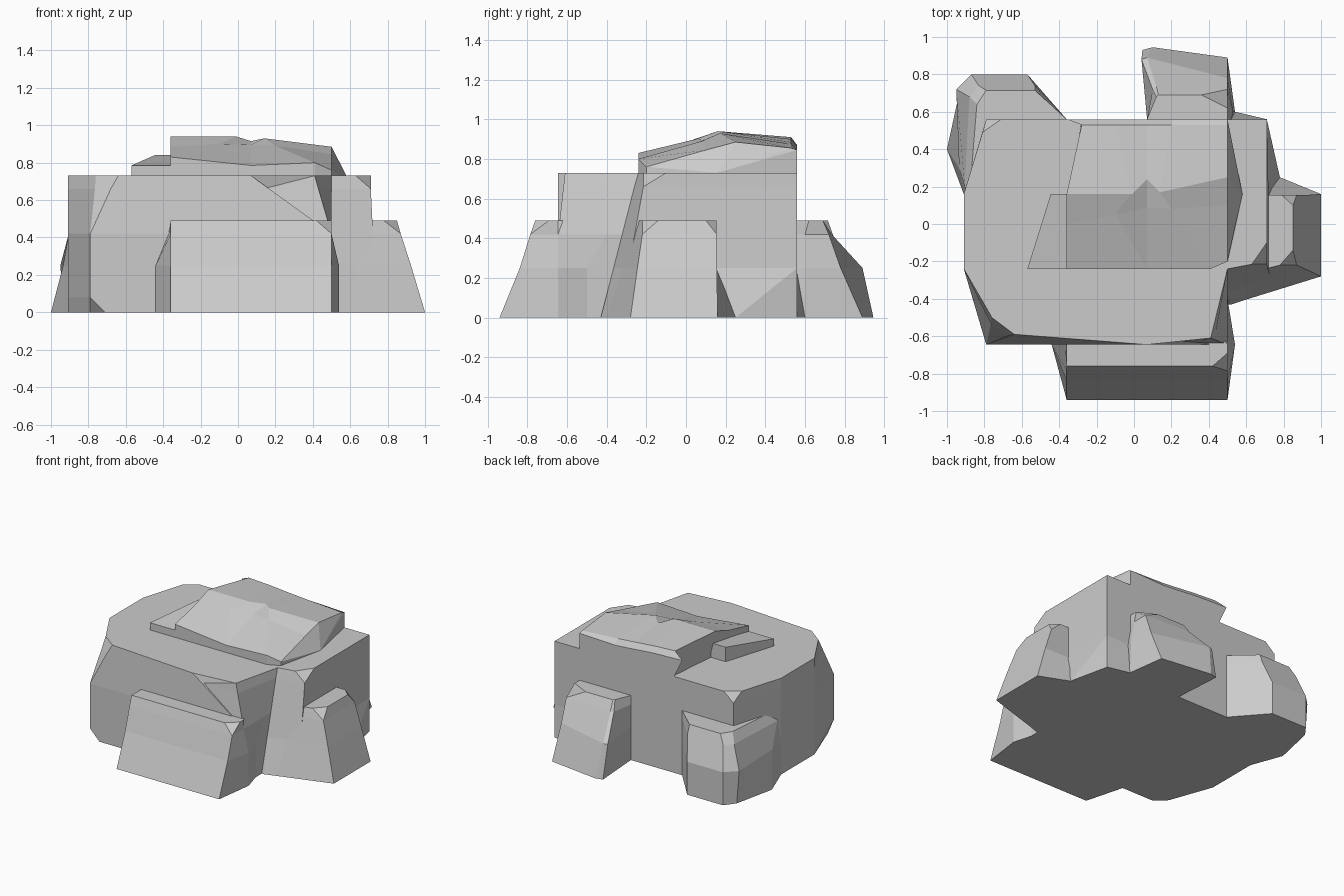
import bpy, bmesh


def loft(name, *rings):
    """Skin stacked rings (z, [(x, y), ...]) and cap both ends; doubled points merge."""
    bm = bmesh.new()
    loops = [[bm.verts.new((x, y, z)) for x, y in pts] for z, pts in rings]
    n = len(loops[0])
    bm.faces.new(loops[0][::-1])
    bm.faces.new(loops[-1])
    for low, high in zip(loops, loops[1:]):
        for i in range(n):
            j = (i + 1) % n
            bm.faces.new((low[i], low[j], high[j], high[i]))
    finish(name, bm)


def finish(name, bm):
    bmesh.ops.remove_doubles(bm, verts=bm.verts, dist=0.0005)
    bmesh.ops.recalc_face_normals(bm, faces=bm.faces)
    mesh = bpy.data.meshes.new(name)
    bm.to_mesh(mesh)
    bm.free()
    bpy.context.collection.objects.link(bpy.data.objects.new(name, mesh))


# Broad central boulder
loft("main_boulder",
     (0, [(-.91, -.24), (-.79, -.57), (-.71, -.645), (.5, -.645), (.5, -.43),
          (.5, .56), (-.79, .56), (-.79, .56), (-.91, .16)]),
     (.08, [(-.91, -.24), (-.79, -.645), (-.79, -.645), (.5, -.645), (.5, -.41),
            (.5, .56), (-.79, .56), (-.79, .56), (-.91, .16)]),
     (.42, [(-.91, -.24), (-.79, -.645), (-.79, -.645), (.5, -.645), (.5, -.32),
            (.5, .56), (-.79, .56), (-.79, .56), (-.91, .16)]),
     (.66, [(-.91, -.24), (-.765, -.535), (-.68, -.60), (.43, -.618), (.5, -.26),
            (.5, .56), (-.79, .56), (-.79, .56), (-.91, .16)]),
     (.73, [(-.91, -.24), (-.76, -.5), (-.64, -.59), (.41, -.61), (.5, -.24),
            (.5, .56), (-.71, .56), (-.81, .49), (-.91, .16)]))

# Front face strip that stays upright up to the rim
loft("front_lip",
     (.42, [(-.79, -.645), (.5, -.645), (.4, -.5), (-.6, -.5)]),
     (.73, [(-.64, -.59), (.07, -.645), (.41, -.61), (-.5, -.5)]))

# Right shoulder at full height
loft("right_shoulder",
     (0, [(.4, -.43), (.52, -.43), (.78, -.345), (.78, -.345), (.78, .25),
          (.71, .56), (.54, .6), (.4, .56)]),
     (.25, [(.4, -.36), (.5, -.365), (.73, -.29), (.73, -.29), (.71, .56),
            (.71, .56), (.5, .56), (.4, .56)]),
     (.66, [(.4, -.26), (.5, -.26), (.71, -.215), (.71, -.215), (.71, .56),
            (.71, .56), (.5, .56), (.4, .56)]),
     (.73, [(.4, -.24), (.5, -.24), (.63, -.215), (.71, -.1), (.71, .56),
            (.71, .56), (.5, .56), (.4, .56)]))

# Right foot block
loft("right_block",
     (0, [(.6, -.404), (1, -.28), (1, -.28), (1, .16), (1, .16), (.78, .25), (.6, .25)]),
     (.25, [(.6, -.33), (.925, -.245), (.925, -.245), (.925, .155), (.925, .155),
            (.71, .155), (.6, .155)]),
     (.42, [(.6, -.285), (.87, -.22), (.87, -.22), (.87, .155), (.87, .155),
            (.71, .155), (.6, .155)]),
     (.49, [(.6, -.265), (.78, -.22), (.85, -.14), (.85, .1), (.79, .155),
            (.71, .155), (.6, .155)]))

# Front foot block
loft("front_block",
     (0, [(-.44, -.645), (-.36, -.94), (.5, -.94), (.5, -.94), (.54, -.645),
          (.5, -.5), (-.36, -.5)]),
     (.25, [(-.44, -.645), (-.36, -.838), (.5, -.838), (.5, -.838), (.54, -.645),
            (.5, -.5), (-.36, -.5)]),
     (.42, [(-.37, -.645), (-.36, -.785), (.5, -.785), (.5, -.785), (.5, -.645),
            (.5, -.4), (-.36, -.5)]),
     (.49, [(-.36, -.645), (-.36, -.76), (.42, -.76), (.5, -.69), (.5, -.645),
            (.4, -.5), (-.36, -.5)]))

# Back left foot block
loft("back_left_block",
     (0, [(-.91, .16), (-.36, .4), (-.36, .56), (-.57, .8), (-.87, .8), (-.93, .72), (-1, .4)]),
     (.25, [(-.91, .16), (-.36, .4), (-.36, .56), (-.57, .8), (-.87, .8), (-.95, .72), (-.935, .3)]),
     (.42, [(-.90, .18), (-.36, .4), (-.36, .56), (-.53, .74), (-.83, .74), (-.88, .68), (-.905, .2)]),
     (.49, [(-.87, .25), (-.36, .4), (-.36, .56), (-.53, .715), (-.79, .715), (-.84, .64), (-.87, .27)]))

# Back foot block
loft("back_block",
     (0, [(.07, .45), (.5, .45), (.54, .6), (.5, .89), (.1, .945), (.045, .93), (.07, .56)]),
     (.25, [(.07, .45), (.5, .45), (.53, .6), (.5, .78), (.07, .89), (.04, .88), (.07, .56)]),
     (.42, [(.07, .45), (.5, .45), (.5, .6), (.5, .72), (.12, .735), (.1, .72), (.07, .56)]),
     (.49, [(.07, .45), (.5, .45), (.5, .62), (.36, .69), (.13, .69), (.12, .68), (.07, .56)]))

# Thin ledge left of the crown
bm = bmesh.new()
pts = [(-.57, -.24, .785), (-.3, -.24, .785), (-.3, .16, .84), (-.445, .16, .84)]
top = [bm.verts.new(p) for p in pts]
low = [bm.verts.new((x, y, .7)) for x, y, z in pts]
bm.faces.new(top)
bm.faces.new(low[::-1])
for i in range(4):
    bm.faces.new((low[i], low[(i + 1) % 4], top[(i + 1) % 4], top[i]))
finish("crown_ledge", bm)

# Faceted crown: front, ridge and back rows of points stitched together
front = [(-.36, -.24, .83), (.07, -.24, .785), (.07, -.24, .785), (.41, -.24, .80), (.5, -.2, .76)]
dip = [(-.36, .0, .885), (-.1, .05, .90), (.07, .09, .895), (.2, .08, .89), (.5, .1, .845)]
ridge = [(-.36, .16, .94), (-.01, .16, .94), (.07, .24, .915), (.14, .17, .93), (.5, .25, .885)]
back = [(-.28, .53, .91), (-.1, .53, .90), (.07, .53, .885), (.2, .53, .875), (.5, .53, .855)]
bm = bmesh.new()
rows = [[bm.verts.new(p) for p in row] for row in (front, dip, ridge, back)]
skirt = [[bm.verts.new((p[0], p[1] + s, z)) for p in row]
         for row, s, z in ((front, 0, .7), (back, .03, .7))]
rim = [bm.verts.new((p[0] - (.08 if i == 0 else 0), .56, p[2] - (.04 if i < 4 else .01)))
       for i, p in enumerate(back)]
grid = [skirt[0]] + rows + [rim, skirt[1]]
for a, b in zip(grid, grid[1:]):
    for i in range(4):
        bm.faces.new((a[i], a[i + 1], b[i + 1], b[i]))
bm.faces.new([r[0] for r in grid])
# Right flank bulges out to a low corner
corner = bm.verts.new((.58, .16, .73))
edge = [r[4] for r in grid]
for a, b in zip(edge, edge[1:]):
    bm.faces.new((a, b, corner))
bm.faces.new((edge[-1], edge[0], corner))
bm.faces.new(skirt[0][::-1] + skirt[1])
finish("crown", bm)
